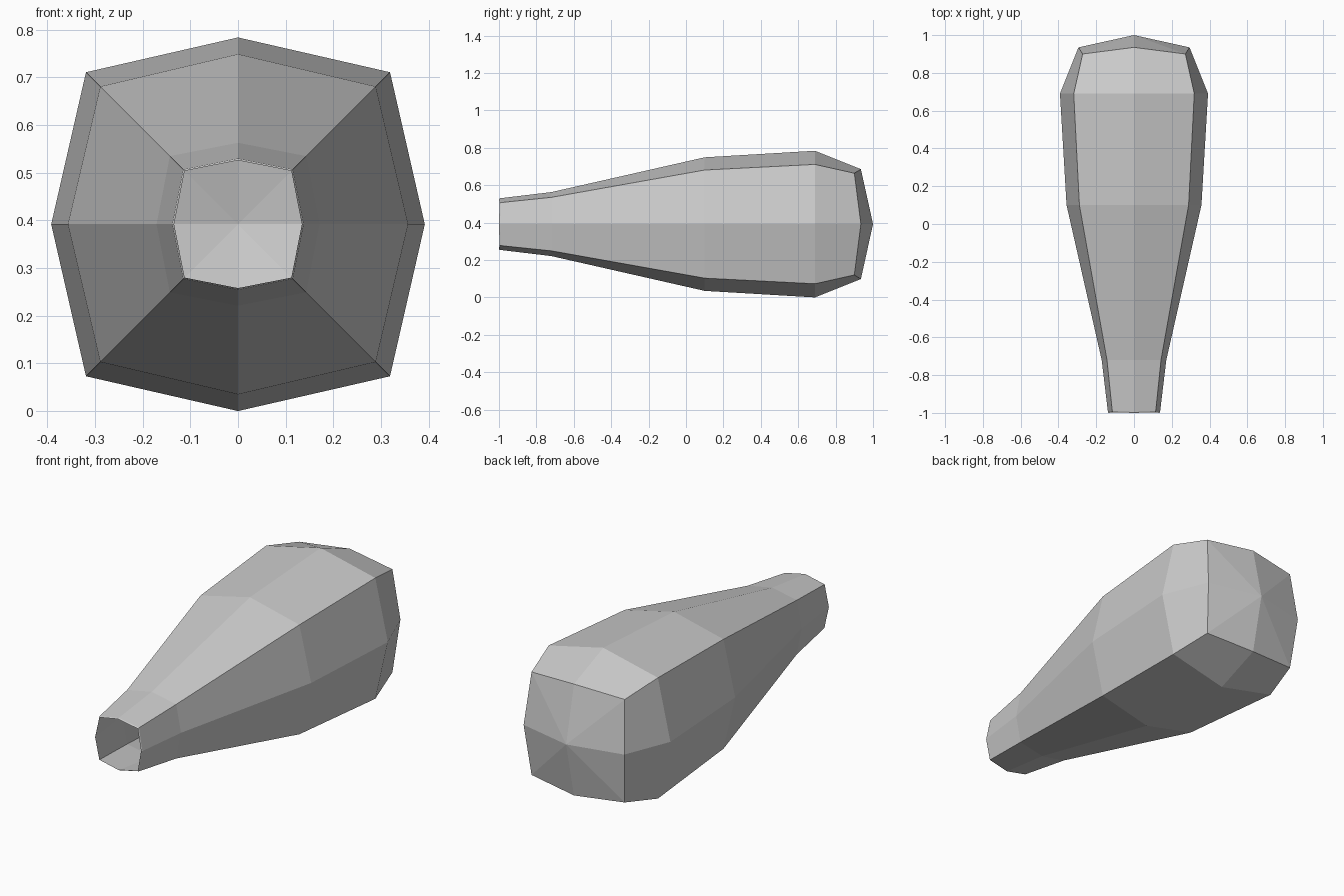
import bpy, bmesh, math

if "Cube" in bpy.data.objects:
    bpy.data.objects.remove(bpy.data.objects["Cube"])

CZ = 0.392  # axis height

# y of side midpoints, y of corners, midpoint radius, corner half-width
RINGS = [
    (-1.0, -0.997, 0.134, 0.112),
    (-0.995, -0.99, 0.138, 0.115),
    (-0.72, -0.72, 0.171, 0.143),
    (0.10, 0.10, 0.357, 0.289),
    (0.69, 0.69, 0.392, 0.319),
    (0.935, 0.90, 0.294, 0.272),
]


def add_ring(bm, y_mid, y_corner, mid, corner):
    verts = []
    for i in range(8):
        a = i * math.pi / 4
        r, y = (corner * math.sqrt(2), y_corner) if i % 2 else (mid, y_mid)
        verts.append(bm.verts.new((r * math.cos(a), y, CZ + r * math.sin(a))))
    return verts


bm = bmesh.new()
rings = [add_ring(bm, *r) for r in RINGS]

# Tapered eight-sided wall, left open at the narrow front
for a, b in zip(rings, rings[1:]):
    for i in range(8):
        j = (i + 1) % 8
        bm.faces.new((a[i], a[j], b[j], b[i]))

# Shallow pointed back cap
tip = bm.verts.new((0, 1.0, CZ))
for i in range(8):
    bm.faces.new((rings[-1][i], rings[-1][(i + 1) % 8], tip))

bmesh.ops.recalc_face_normals(bm, faces=bm.faces)
mesh = bpy.data.meshes.new("tapered_shell")
bm.to_mesh(mesh)
bm.free()
shell = bpy.data.objects.new("tapered_shell", mesh)
bpy.context.collection.objects.link(shell)
